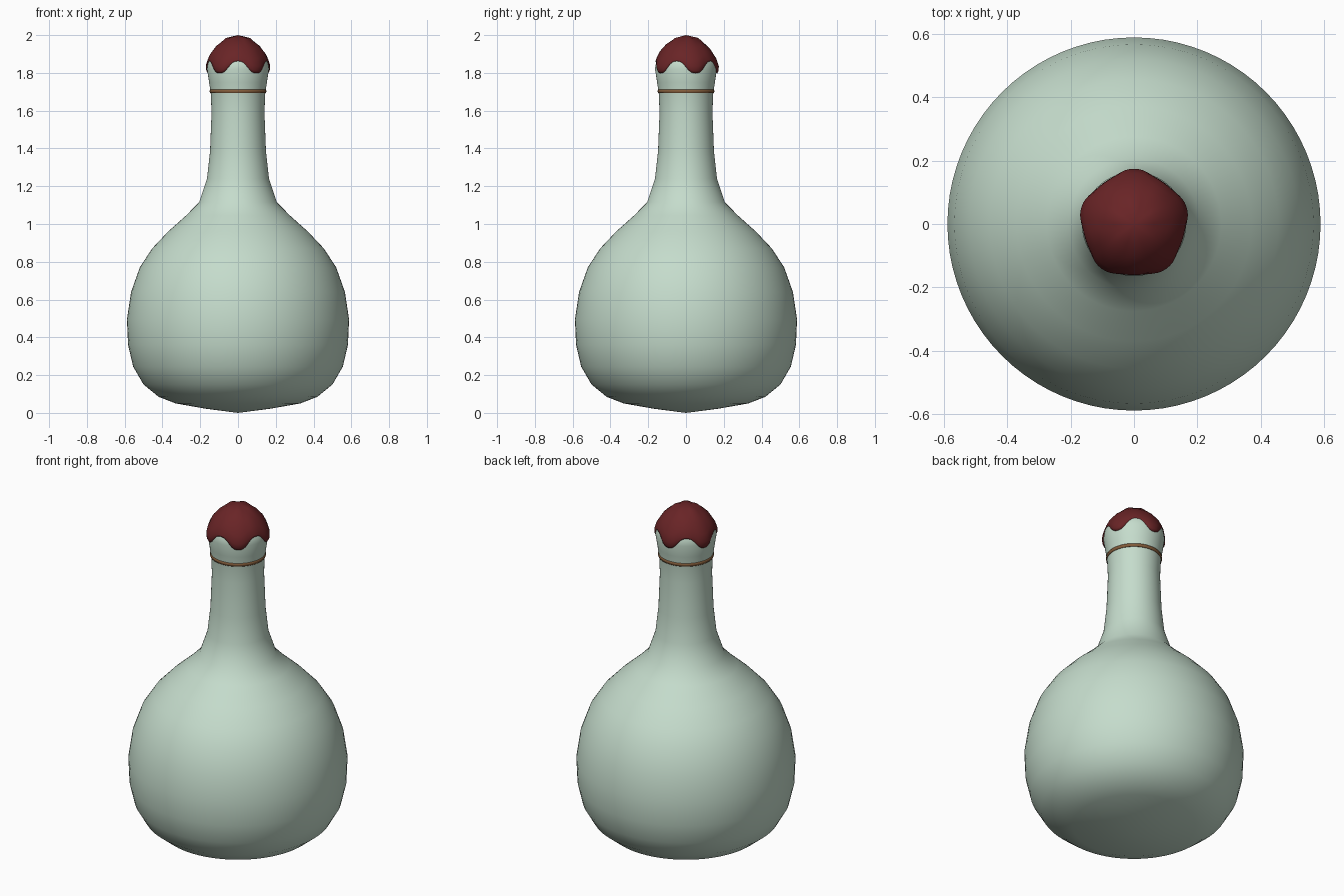
import bpy, bmesh, math

if "Cube" in bpy.data.objects:
    bpy.data.objects.remove(bpy.data.objects["Cube"], do_unlink=True)

SIDES = 80


def material(name, rgb, rough):
    m = bpy.data.materials.new(name)
    m.use_nodes = True
    m.diffuse_color = (*rgb, 1)
    shader = m.node_tree.nodes["Principled BSDF"]
    shader.inputs["Base Color"].default_value = (*rgb, 1)
    shader.inputs["Roughness"].default_value = rough
    return m


def revolve(name, rows, mat, closed=False):
    """Skin rows of (radius, height) functions of angle around the z axis."""
    bm = bmesh.new()
    rings = []
    for row in rows:
        ring = []
        for i in range(SIDES):
            a = math.tau * i / SIDES
            r, z = row(a)
            ring.append(bm.verts.new((r * math.cos(a), r * math.sin(a), z)))
        rings.append(ring)
    pairs = list(zip(rings, rings[1:]))
    if closed:
        pairs.append((rings[-1], rings[0]))
    for low, high in pairs:
        for i in range(SIDES):
            j = (i + 1) % SIDES
            bm.faces.new((low[i], low[j], high[j], high[i]))
    # Rings of zero radius collapse to single pole points
    bmesh.ops.remove_doubles(bm, verts=bm.verts, dist=0.0002)
    bmesh.ops.recalc_face_normals(bm, faces=bm.faces)
    for f in bm.faces:
        f.smooth = True
    mesh = bpy.data.meshes.new(name)
    bm.to_mesh(mesh)
    bm.free()
    mesh.materials.append(mat)
    obj = bpy.data.objects.new(name, mesh)
    bpy.context.collection.objects.link(obj)
    return obj


def plain(points):
    return [lambda a, p=p: p for p in points]


glass = material("pale green glass", (0.558, 0.716, 0.604), 0.3)
wax = material("dark red wax", (0.141, 0.0176, 0.0194), 0.5)
cord = material("brown cord", (0.223, 0.105, 0.042), 0.7)

# Round flask with a long neck and closed mouth
flask = [(0, 0), (0.17, 0.022), (0.33, 0.05), (0.42, 0.085), (0.50, 0.15),
         (0.555, 0.245), (0.582, 0.36), (0.588, 0.495), (0.566, 0.64),
         (0.52, 0.77), (0.455, 0.87), (0.37, 0.96), (0.275, 1.045),
         (0.206, 1.115), (0.164, 1.24), (0.148, 1.385), (0.14, 1.59),
         (0.144, 1.69), (0.153, 1.75), (0.164, 1.82), (0.158, 1.86),
         (0.13, 1.90), (0.08, 1.94), (0, 1.96)]
revolve("flask_body", plain(flask), glass)

# Thin cord around the neck
band = [(0.140, 1.693), (0.149, 1.693), (0.150, 1.702), (0.149, 1.711), (0.140, 1.711)]
revolve("neck_cord", plain(band), cord, closed=True)

# Wax seal: five drips, blended between a drip profile and a gap profile
drip = [(0, 2.0), (0.065, 1.985), (0.126, 1.93), (0.161, 1.875),
        (0.174, 1.835), (0.172, 1.81), (0.166, 1.798), (0.15, 1.80)]
gap = [(0, 2.0), (0.06, 1.982), (0.105, 1.952), (0.138, 1.915),
       (0.152, 1.888), (0.159, 1.87), (0.161, 1.862), (0.145, 1.865)]


def drip_row(d, g):
    def row(a):
        w = (1 + math.cos(5 * (a - math.pi / 2))) / 2
        w = w * w * (3 - 2 * w) * 0.6 + w * 0.4
        return tuple(p * w + q * (1 - w) for p, q in zip(d, g))
    return row


revolve("wax_seal", [drip_row(d, g) for d, g in zip(drip, gap)], wax)
